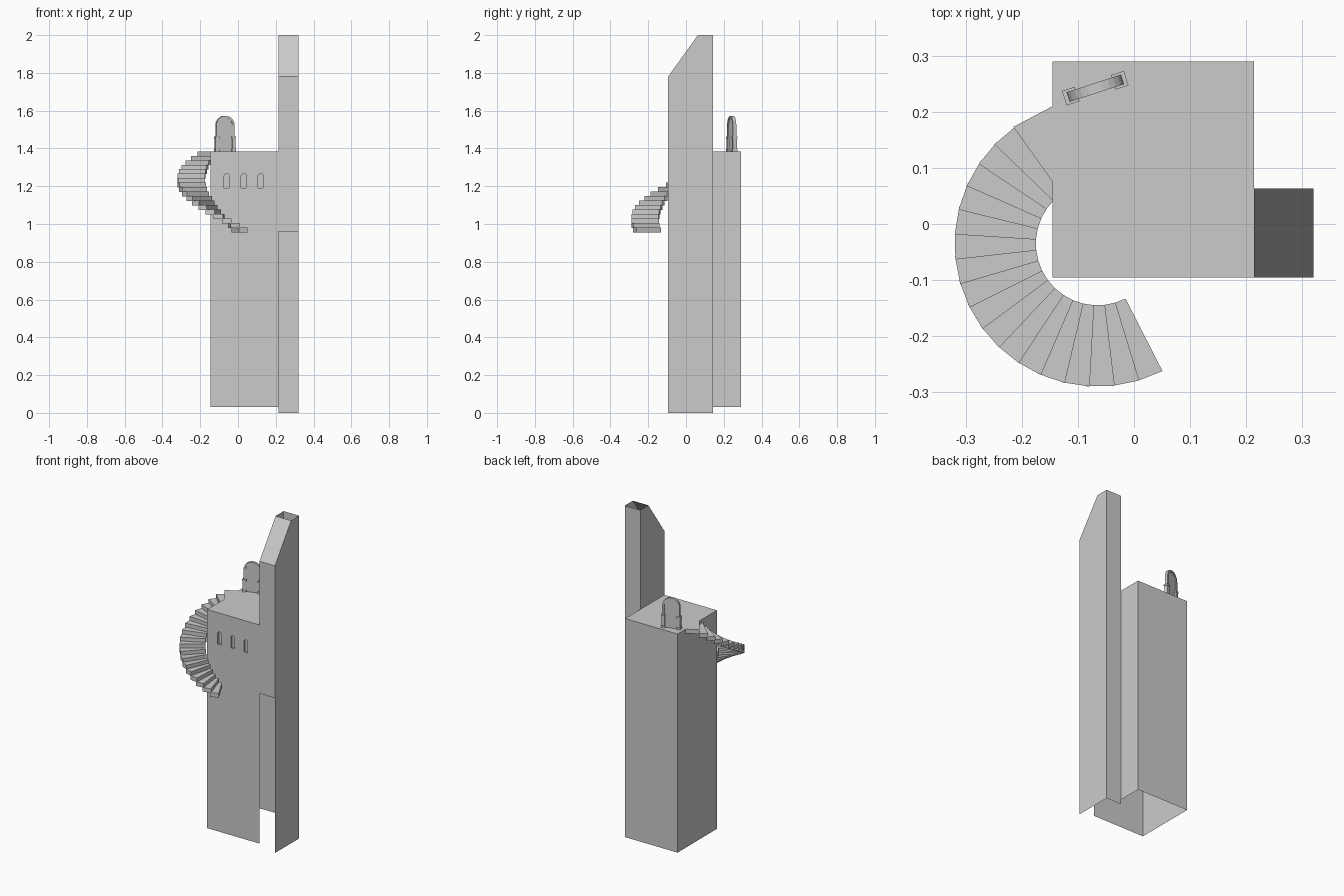
import bpy, bmesh, math
from mathutils import Matrix, Vector

if "Cube" in bpy.data.objects:
    bpy.data.objects.remove(bpy.data.objects["Cube"])


def finish(name, bm):
    bmesh.ops.remove_doubles(bm, verts=bm.verts, dist=1e-5)
    bmesh.ops.recalc_face_normals(bm, faces=bm.faces)
    me = bpy.data.meshes.new(name)
    bm.to_mesh(me)
    bm.free()
    ob = bpy.data.objects.new(name, me)
    bpy.context.collection.objects.link(ob)
    return ob


def face(bm, pts):
    return bm.faces.new([bm.verts.new(p) for p in pts])


def prism(bm, low, high):
    # closed solid between two matching outlines
    n = len(low)
    face(bm, low)
    face(bm, high)
    for i in range(n):
        j = (i + 1) % n
        face(bm, [low[i], low[j], high[j], high[i]])


def box(bm, x, y, z0, z1, w, d):
    c = [(x - w / 2, y - d / 2), (x + w / 2, y - d / 2), (x + w / 2, y + d / 2), (x - w / 2, y + d / 2)]
    prism(bm, [(a, b, z0) for a, b in c], [(a, b, z1) for a, b in c])


def arch(r, z0, spring, n=12):
    # arched outline in (x, z), from the right foot over to the left foot
    return ([(r, z0)] + [(r * math.cos(math.pi * i / n), spring + r * math.sin(math.pi * i / n))
                         for i in range(n + 1)] + [(-r, z0)])


X0, X1, X2 = -0.145, 0.214, 0.32
Y0, YC, Y1 = -0.095, 0.142, 0.29
ZB, ZR = 0.03, 1.385

# Tower shell: open below, and open on the right where the chimney joins
bm = bmesh.new()
face(bm, [(X0, Y0, ZB), (X0, Y0, ZR), (X0, Y1, ZR), (X0, Y1, ZB)])
face(bm, [(X0, Y1, ZB), (X0, Y1, ZR), (X1, Y1, ZR), (X1, Y1, ZB)])
face(bm, [(X1, Y1, ZB), (X1, Y1, ZR), (X1, YC, ZR), (X1, YC, ZB)])
face(bm, [(X0, Y0, ZR), (X1, Y0, ZR), (X1, YC, ZR), (X1, Y1, ZR), (X0, Y1, ZR)])
# Front wall with three recessed arched windows
loops = [[(X0, ZB), (X1, ZB), (X1, ZR), (X0, ZR)]]
for cx in (-0.06, 0.03, 0.12):
    loops.append([(cx + x, z) for x, z in arch(0.013, 1.19, 1.255, 8)])
edges = []
for k, lp in enumerate(loops):
    vs = [bm.verts.new((x, Y0, z)) for x, z in lp]
    edges += [bm.edges.new((vs[i], vs[(i + 1) % len(vs)])) for i in range(len(vs))]
    if k:
        back = [bm.verts.new((x, Y0 + 0.012, z)) for x, z in lp]
        bm.faces.new(back)
        for i in range(len(vs)):
            j = (i + 1) % len(vs)
            bm.faces.new((vs[i], vs[j], back[j], back[i]))
bmesh.ops.triangle_fill(bm, edges=edges, use_beauty=True, use_dissolve=False, normal=(0, -1, 0))
finish("tower", bm)

# Chimney: sloped front, open top, tall opening at the bottom front
bm = bmesh.new()
ZF, ZS, YS, ZT = 0.96, 1.78, 0.063, 2.0
face(bm, [(X1, Y0, ZF), (X2, Y0, ZF), (X2, Y0, ZS), (X1, Y0, ZS)])
face(bm, [(X1, Y0, ZS), (X2, Y0, ZS), (X2, YS, ZT), (X1, YS, ZT)])
face(bm, [(X2, Y0, 0), (X2, YC, 0), (X2, YC, ZT), (X2, YS, ZT), (X2, Y0, ZS), (X2, Y0, ZF)])
face(bm, [(X2, YC, 0), (X1, YC, 0), (X1, YC, ZR), (X1, YC, ZT), (X2, YC, ZT)])
face(bm, [(X1, YC, ZR), (X1, Y0, ZR), (X1, Y0, ZS), (X1, YS, ZT), (X1, YC, ZT)])
finish("chimney", bm)

# Winding stair: flat wedge steps around the front left corner
N, START, SWEEP = 17, -63.0, 171.0
RISE, THICK = (ZR - 0.957) / 18, 0.026
C = Vector((-0.065, -0.035))


def polar(r, deg):
    a = math.radians(deg)
    return C.x + r * math.cos(a), C.y + r * math.sin(a)


for i in range(N):
    bm = bmesh.new()
    step = SWEEP / N
    a0 = START - i * step
    a1 = a0 - step * 1.12
    top = 0.957 + RISE * (i + 1)
    c = [polar(0.11, a0), polar(0.255, a0), polar(0.255, a1), polar(0.11, a1)]
    prism(bm, [(x, y, top - THICK) for x, y in c], [(x, y, top) for x, y in c])
    finish(f"stair_step_{i + 1}", bm)
# Landing against the tower
bm = bmesh.new()
c = [(X0, 0.075), (-0.215, 0.173), (X0, 0.21)]
prism(bm, [(x, y, ZR - THICK) for x, y in c], [(x, y, ZR) for x, y in c])
finish("stair_landing", bm)

# Arched roof door, turned about 18 degrees
place = Matrix.Translation((-0.069, 0.242, 0)) @ Matrix.Rotation(math.radians(18), 4, 'Z')
SPRING = 1.522
bm = bmesh.new()
outer, inner = arch(0.051, ZR, SPRING), arch(0.04, ZR, SPRING)
d = 0.009
for i in range(len(outer) - 1):
    q = [outer[i], outer[i + 1], inner[i + 1], inner[i]]
    for y in (-d, d):
        face(bm, [(x, y, z) for x, z in q])
    for a, b in ((q[0], q[1]), (q[2], q[3])):
        face(bm, [(a[0], -d, a[1]), (b[0], -d, b[1]), (b[0], d, b[1]), (a[0], d, a[1])])
finish("door_arch", bm).matrix_world = place

bm = bmesh.new()
prism(bm, [(x, -0.004, z) for x, z in inner], [(x, 0.004, z) for x, z in inner])
finish("door_panel", bm).matrix_world = place

for side, name in ((-1, "left"), (1, "right")):
    bm = bmesh.new()
    box(bm, side * 0.046, 0, ZR, ZR + 0.012, 0.024, 0.027)
    box(bm, side * 0.046, 0, ZR + 0.012, 1.452, 0.018, 0.022)
    box(bm, side * 0.046, 0, 1.452, 1.462, 0.024, 0.027)
    finish("door_post_" + name, bm).matrix_world = place
